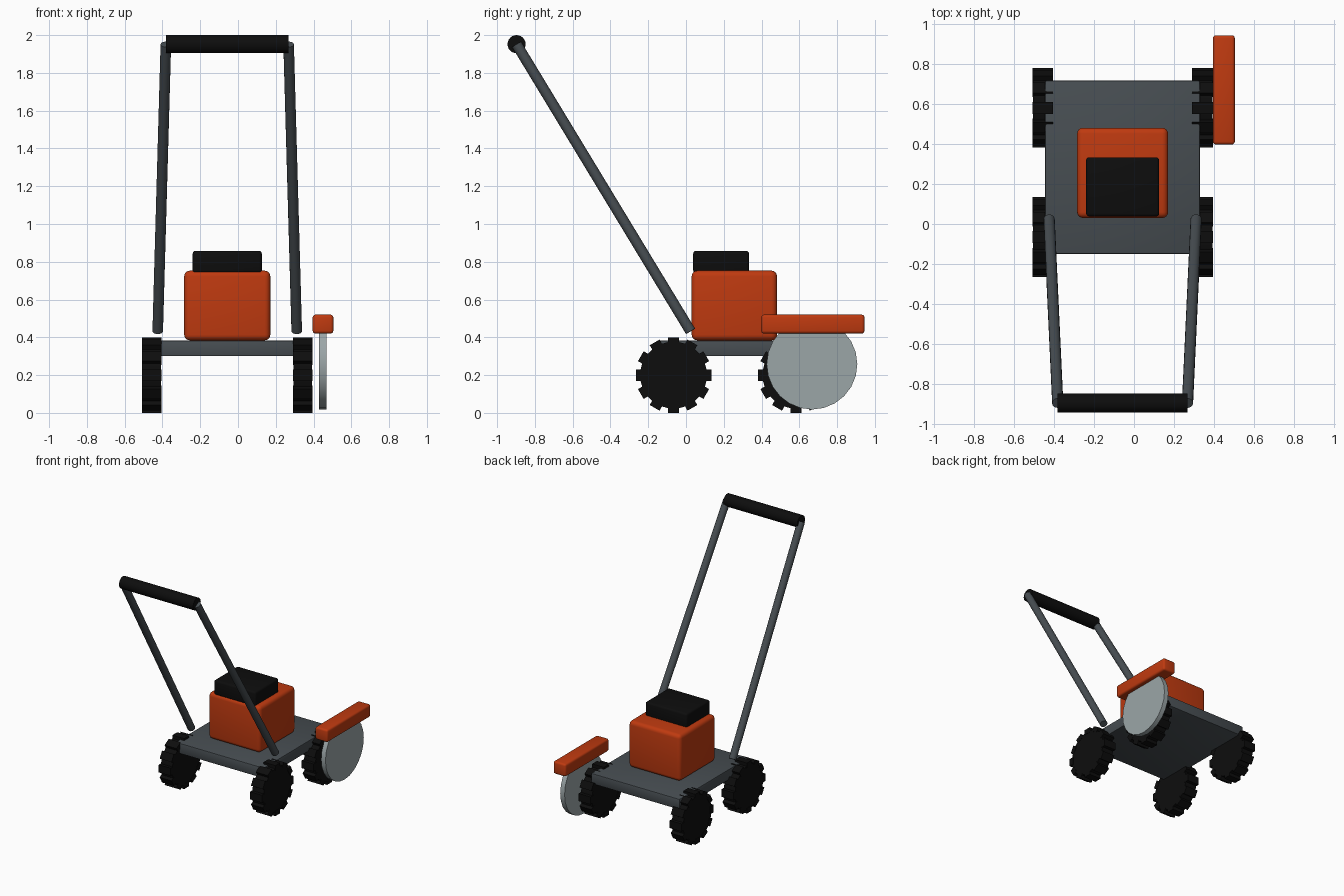
import bpy, bmesh, math
from mathutils import Vector, Matrix

if "Cube" in bpy.data.objects:
    bpy.data.objects.remove(bpy.data.objects["Cube"])


def material(name, rgb):
    m = bpy.data.materials.new(name)
    m.diffuse_color = (*rgb, 1)
    m.use_nodes = True
    m.node_tree.nodes["Principled BSDF"].inputs["Base Color"].default_value = m.diffuse_color
    return m


ORANGE = material("orange paint", (0.52, 0.042, 0.005))
BLACK = material("black rubber", (0.004, 0.004, 0.004))
STEEL = material("dark grey steel", (0.063, 0.075, 0.084))
BLADE = material("light grey blade", (0.33, 0.38, 0.39))

CX = -0.057  # centre line of the machine body


def finish(name, bm, mat, smooth=True):
    me = bpy.data.meshes.new(name)
    bm.to_mesh(me)
    bm.free()
    me.materials.append(mat)
    ob = bpy.data.objects.new(name, me)
    bpy.context.collection.objects.link(ob)
    if smooth:
        bpy.ops.object.select_all(action='DESELECT')
        ob.select_set(True)
        bpy.context.view_layer.objects.active = ob
        bpy.ops.object.shade_smooth_by_angle(angle=math.radians(35))
    return ob


def box(name, lo, hi, mat, bevel, segments=3):
    lo, hi = Vector(lo), Vector(hi)
    bm = bmesh.new()
    bmesh.ops.create_cube(bm, size=1, matrix=Matrix.Translation((lo + hi) / 2)
                          @ Matrix.Diagonal((*(hi - lo), 1)))
    bmesh.ops.bevel(bm, geom=bm.edges[:], offset=bevel, segments=segments,
                    profile=0.5, affect='EDGES')
    return finish(name, bm, mat)


def rod(name, a, b, radius, mat, sides):
    a, b = Vector(a), Vector(b)
    turn = (b - a).to_track_quat('Z', 'Y').to_matrix().to_4x4()
    bm = bmesh.new()
    bmesh.ops.create_cone(bm, cap_ends=True, segments=sides, radius1=radius, radius2=radius,
                          depth=(b - a).length,
                          matrix=Matrix.Translation((a + b) / 2) @ turn)
    return finish(name, bm, mat)


def wheel(name, x, y):
    """Round tyre with twelve tread blocks."""
    place = Matrix.Translation((x, y, 0.2))
    bm = bmesh.new()
    bmesh.ops.create_cone(bm, cap_ends=True, segments=36, radius1=0.177, radius2=0.177,
                          depth=0.1, matrix=place @ Matrix.Rotation(math.pi / 2, 4, 'Y'))
    for i in range(12):
        bmesh.ops.create_cube(bm, size=1, matrix=place @ Matrix.Rotation(i * math.pi / 6, 4, 'X')
                              @ Matrix.Translation((0, 0, 0.18))
                              @ Matrix.Diagonal((0.104, 0.06, 0.04, 1)))
    return finish(name, bm, BLACK)


# Deck, engine and engine cap
box("deck", (-0.445, -0.15, 0.30), (0.33, 0.718, 0.384), STEEL, 0.008, 2)
box("engine_housing", (-0.285, 0.03, 0.384), (0.171, 0.482, 0.753), ORANGE, 0.03, 4)
box("engine_cap", (-0.24, 0.038, 0.74), (0.126, 0.334, 0.858), BLACK, 0.015)

# Wheels and handle tubes, one pair per side
for side, s in (("left", -1), ("right", 1)):
    wheel(f"front_wheel_{side}", CX + s * 0.4, 0.582)
    wheel(f"rear_wheel_{side}", CX + s * 0.4, -0.066)
    rod(f"handle_tube_{side}", (CX + s * 0.368, 0.024, 0.432),
        (CX + s * 0.325, -0.897, 1.951), 0.028, STEEL, 16)

# Grip bar
rod("grip", (CX - 0.325, -0.897, 1.952), (CX + 0.325, -0.897, 1.952), 0.048, BLACK, 24)

# Cutting disc with its guard
rod("cutting_disc", (0.43, 0.667, 0.258), (0.468, 0.667, 0.258), 0.24, BLADE, 24)
box("disc_guard", (0.395, 0.398, 0.42), (0.505, 0.945, 0.52), ORANGE, 0.015)
